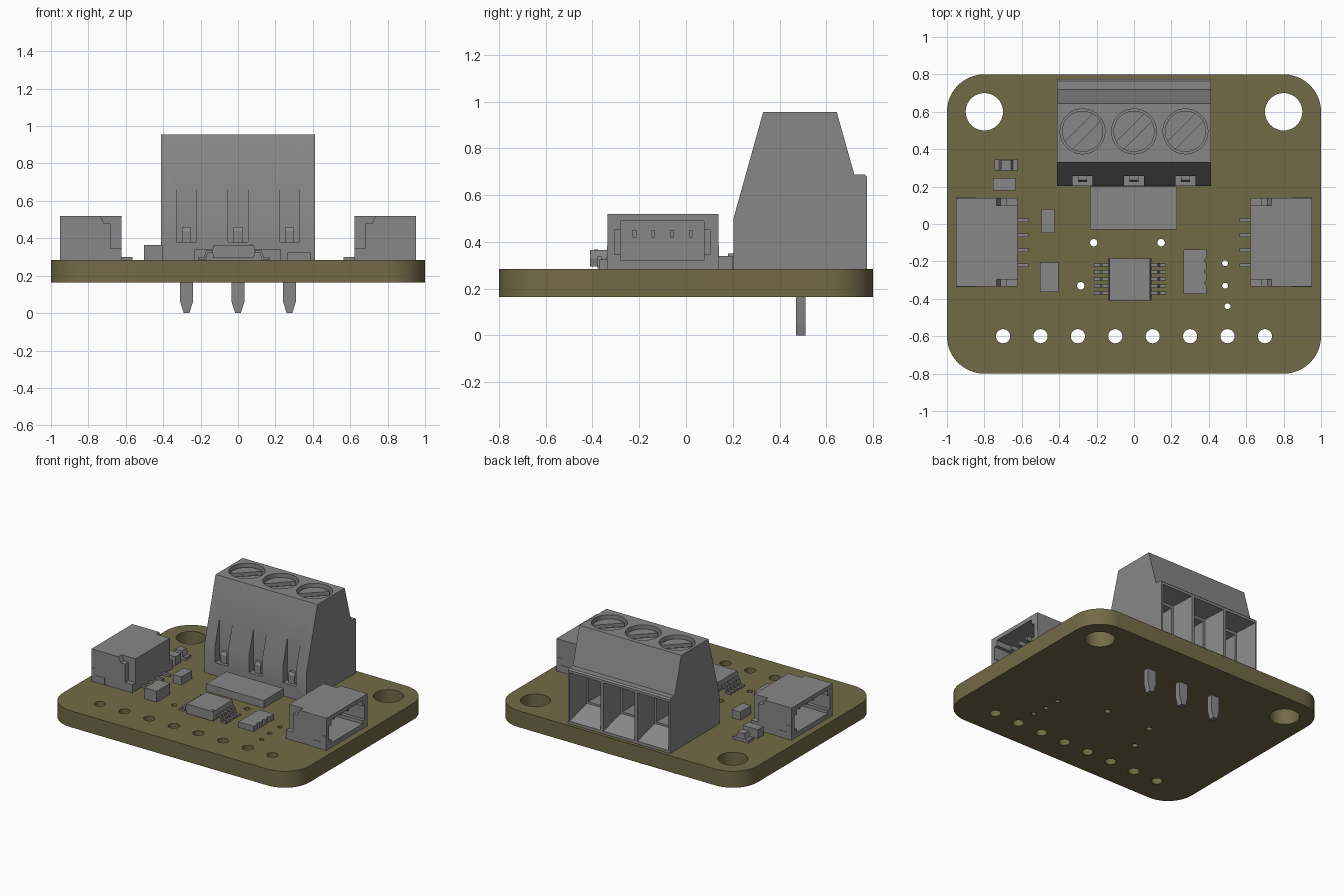
import bpy, bmesh, math
from mathutils import Matrix

if "Cube" in bpy.data.objects:
    bpy.data.objects.remove(bpy.data.objects["Cube"])


def material(name, rgb):
    m = bpy.data.materials.new(name)
    m.use_nodes = True
    m.diffuse_color = (*rgb, 1)
    m.node_tree.nodes["Principled BSDF"].inputs["Base Color"].default_value = (*rgb, 1)
    return m


OLIVE = material("olive board", (0.17, 0.145, 0.063))
GREY = material("plain grey", (0.245, 0.245, 0.245))
parts = []
TOP = 0.285      # upper surface of the board
BOTTOM = 0.165


def add(name, mesh, mat=GREY):
    ob = bpy.data.objects.new(name, mesh)
    bpy.context.scene.collection.objects.link(ob)
    mesh.materials.clear()
    mesh.materials.append(mat)
    parts.append(ob)
    return ob


def from_bm(name, bm):
    bmesh.ops.recalc_face_normals(bm, faces=bm.faces)
    me = bpy.data.meshes.new(name)
    bm.to_mesh(me)
    bm.free()
    return add(name, me)


def prism(name, pts, axis, lo, hi):
    """Extrude a 2D outline along x (outline is y,z), y (x,z) or z (x,y)."""
    place = {"x": lambda p, t: (t, p[0], p[1]),
             "y": lambda p, t: (p[0], t, p[1]),
             "z": lambda p, t: (p[0], p[1], t)}[axis]
    bm = bmesh.new()
    a = [bm.verts.new(place(p, lo)) for p in pts]
    b = [bm.verts.new(place(p, hi)) for p in pts]
    bm.faces.new(a)
    bm.faces.new(b)
    for i in range(len(pts)):
        j = (i + 1) % len(pts)
        bm.faces.new((a[i], a[j], b[j], b[i]))
    return from_bm(name, bm)


def box(name, x0, x1, y0, y1, z0, z1):
    return prism(name, [(x0, y0), (x1, y0), (x1, y1), (x0, y1)], "z", z0, z1)


def circle(x, y, r, n=40):
    return [(x + r * math.cos(2 * math.pi * i / n), y + r * math.sin(2 * math.pi * i / n))
            for i in range(n)]


def loft(name, near, far):
    """Tapered block between two (y, x0, x1, z0, z1) rectangles."""
    bm = bmesh.new()
    rings = [[bm.verts.new(c) for c in ((x0, y, z0), (x1, y, z0), (x1, y, z1), (x0, y, z1))]
             for y, x0, x1, z0, z1 in (near, far)]
    for r in rings:
        bm.faces.new(r)
    for i in range(4):
        j = (i + 1) % 4
        bm.faces.new((rings[0][i], rings[0][j], rings[1][j], rings[1][i]))
    return from_bm(name, bm)


def cut(target, cutter):
    mod = target.modifiers.new("cut", "BOOLEAN")
    mod.operation, mod.solver, mod.object = "DIFFERENCE", "EXACT", cutter
    dg = bpy.context.evaluated_depsgraph_get()
    me = bpy.data.meshes.new_from_object(target.evaluated_get(dg))
    target.modifiers.clear()
    target.data = me
    parts.remove(cutter)
    bpy.data.objects.remove(cutter)


def spaced(n, first, step):
    return [first + i * step for i in range(n)]


# Circuit board: rounded outline with drilled holes
outline = []
for k, (sx, sy) in enumerate([(1, 1), (-1, 1), (-1, -1), (1, -1)]):
    for i in range(13):
        a = math.pi / 2 * (k + i / 12)
        outline.append((sx * 0.8 + 0.2 * math.cos(a), sy * 0.6 + 0.2 * math.sin(a)))
loops = [outline] + [circle(s * 0.8, 0.6, 0.1) for s in (-1, 1)]
loops += [circle(x, -0.6, 0.038, 24) for x in spaced(8, -0.7, 0.2)]
loops += [circle(x, y, 0.02, 16) for x, y in [(-0.215, -0.1), (0.145, -0.1), (-0.285, -0.33)]]
loops += [circle(x, y, 0.016, 16) for x, y in [(0.487, -0.21), (0.487, -0.33), (0.5, -0.44)]]
curve = bpy.data.curves.new("board_outline", "CURVE")
curve.dimensions, curve.fill_mode = "2D", "BOTH"
curve.extrude = (TOP - BOTTOM) / 2
for pts in loops:
    sp = curve.splines.new("POLY")
    sp.points.add(len(pts) - 1)
    for p, (x, y) in zip(sp.points, pts):
        p.co = (x, y, 0, 1)
    sp.use_cyclic_u = True
tmp = bpy.data.objects.new("board_outline", curve)
bpy.context.scene.collection.objects.link(tmp)
board_mesh = bpy.data.meshes.new_from_object(
    tmp.evaluated_get(bpy.context.evaluated_depsgraph_get()))
bpy.data.objects.remove(tmp)
bm = bmesh.new()
bm.from_mesh(board_mesh)
bmesh.ops.remove_doubles(bm, verts=bm.verts, dist=1e-5)
bmesh.ops.recalc_face_normals(bm, faces=bm.faces)
bmesh.ops.translate(bm, verts=bm.verts, vec=(0, 0, (TOP + BOTTOM) / 2))
bm.to_mesh(board_mesh)
bm.free()
add("circuit_board", board_mesh, OLIVE)

# Screw terminal block
block = prism("terminal_block", [(0.203, TOP), (0.203, 0.5), (0.33, 0.955), (0.645, 0.955),
                                 (0.72, 0.688), (0.765, 0.688), (0.775, 0.678), (0.775, TOP)],
              "x", -0.413, 0.413)
for x in (-0.275, 0, 0.275):
    cut(block, prism("well", circle(x, 0.495, 0.12), "z", 0.89, 1.1))
    cut(block, box("front_slot", x - 0.053, x + 0.053, 0.1, 0.256, 0.38, 0.8))
    cut(block, loft("wire_funnel", (0.785, x - 0.128, x + 0.128, 0.3, 0.66),
                    (0.62, x - 0.095, x + 0.095, 0.385, 0.64)))
    cut(block, box("wire_hole", x - 0.08, x + 0.08, 0.4, 0.7, 0.4, 0.62))
    # Slotted screw head
    screw = prism("terminal_screw", circle(x, 0.495, 0.11), "z", 0.88, 0.93)
    slot = box("slot", -0.2, 0.2, -0.028, 0.028, 0.905, 1)
    slot.data.transform(Matrix.Translation((x, 0.495, 0)) @ Matrix.Rotation(math.pi / 4, 4, "Z"))
    cut(screw, slot)
    # Contact hook in the front slot
    prism("contact_hook", [(0.256, 0.38), (0.225, 0.38), (0.225, 0.44), (0.235, 0.46), (0.256, 0.46)],
          "x", x - 0.024, x + 0.024)
    # Solder pin below the board
    prism("solder_pin", [(x - 0.034, TOP), (x - 0.034, 0.06), (x - 0.015, 0), (x + 0.015, 0),
                         (x + 0.034, 0.06), (x + 0.034, TOP)], "y", 0.47, 0.512)

# Side sockets, mirrored
for side, s in (("left", 1), ("right", -1)):
    def sbox(name, x0, x1, *rest):
        return box(name, s * x0, s * x1, *rest)
    body = sbox(side + "_socket", 0.622, 0.953, -0.335, 0.138, TOP, 0.52)
    cut(body, sbox("cavity", 0.7, 1.1, -0.28, 0.078, 0.32, 0.49))
    cut(body, sbox("key_slots", 0.72, 1.1, -0.305, 0.103, 0.345, 0.45))
    notch = [(0.6, 0.345), (0.68, 0.345), (0.68, 0.48), (0.715, 0.48), (0.745, 0.54), (0.6, 0.54)]
    tab = [(0.952, TOP), (0.952, 0.385), (0.915, 0.385), (0.915, 0.335), (0.845, 0.335), (0.845, TOP)]
    for y0, y1, ty in ((-0.4, -0.297, -0.335), (0.1, 0.2, 0.138)):
        cut(body, prism("notch", [(s * x, z) for x, z in notch], "y", y0, y1))
        prism(side + "_socket_tab", [(s * x, z) for x, z in tab], "y", ty - 0.003, ty + 0.003)
    for y in spaced(4, -0.22, 0.08):
        sbox(side + "_socket_contact", 0.69, 0.88, y - 0.008, y + 0.008, 0.418, 0.45)
        sbox(side + "_socket_lead", 0.563, 0.64, y - 0.01, y + 0.01, TOP, 0.3)

# Driver chip with gull-wing leads
prism("chip_body", [(-0.13, 0.295), (-0.138, 0.33), (-0.13, 0.365), (0.085, 0.365),
                    (0.093, 0.33), (0.085, 0.295)], "y", -0.41, -0.185)
lead = [(0.1, 0.325), (0.138, 0.325), (0.15, 0.286), (0.193, 0.286),
        (0.193, 0.297), (0.16, 0.297), (0.148, 0.337), (0.1, 0.337)]
for s in (-1, 1):
    for y in spaced(5, -0.37, 0.0375):
        prism("chip_lead", [(s * x - 0.022, z) for x, z in lead], "y", y - 0.008, y + 0.008)
prism("chip_marker", circle(0.07, -0.385, 0.008, 12), "z", 0.36, 0.368)

# Small surface-mount parts
box("large_resistor", -0.235, 0.23, -0.03, 0.2, TOP, 0.34)
box("tall_capacitor", -0.503, -0.405, -0.363, -0.207, TOP, 0.365)
box("small_capacitor", -0.495, -0.425, -0.048, 0.077, TOP, 0.345)
box("small_resistor", -0.755, -0.633, 0.18, 0.247, TOP, 0.35)
array = box("resistor_array", 0.265, 0.388, -0.373, -0.137, TOP, 0.325)
for y in (-0.195, -0.255, -0.315):
    cut(array, prism("nick", circle(0.39, y, 0.013, 12), "z", 0.2, 0.4))

# Indicator lamp
box("lamp_base", -0.745, -0.623, 0.285, 0.345, TOP, 0.305)
prism("lamp_lens", [(-0.722, 0.305), (-0.71, 0.345), (-0.658, 0.345), (-0.646, 0.305)], "y", 0.287, 0.343)

# Smooth shading on round walls only
bpy.ops.object.select_all(action="DESELECT")
for ob in parts:
    ob.select_set(True)
bpy.context.view_layer.objects.active = parts[0]
bpy.ops.object.shade_smooth_by_angle(angle=math.radians(25))
